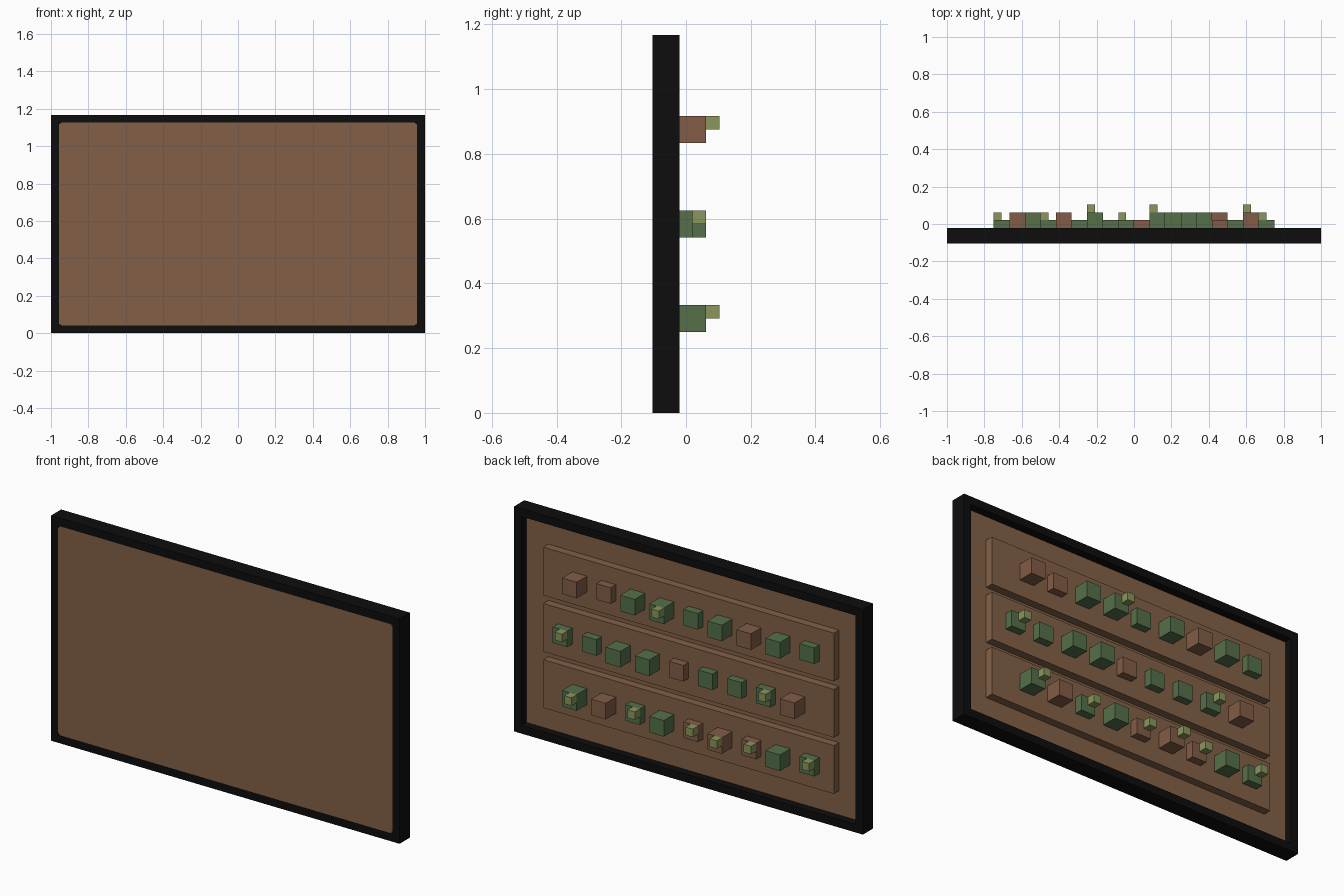
import bpy, bmesh
from mathutils import Vector

cube = bpy.data.objects.get("Cube")
if cube:
    bpy.data.objects.remove(cube)

U = 1 / 12            # module: the board is 24 x 14 modules
FRONT, BACK = -1.25 * U, -0.25 * U
H = 14 * U


def material(name, rgb):
    m = bpy.data.materials.new(name)
    m.use_nodes = True
    m.diffuse_color = (*rgb, 1)
    bsdf = m.node_tree.nodes["Principled BSDF"]
    bsdf.inputs["Base Color"].default_value = (*rgb, 1)
    bsdf.inputs["Roughness"].default_value = 0.9
    return m


BLACK = material("black", (0.004, 0.004, 0.004))
WOOD = material("wood brown", (0.225, 0.118, 0.062))
CLAY = material("clay brown", (0.225, 0.107, 0.062))
GREEN = material("leaf green", (0.092, 0.160, 0.068))
OLIVE = material("sprout olive", (0.255, 0.305, 0.108))


def box(name, lo, hi, mat, corner=0):
    """Box between two corners; corner rounds the edges running along y."""
    lo, hi = Vector(lo), Vector(hi)
    bm = bmesh.new()
    bmesh.ops.create_cube(bm, size=1)
    for v in bm.verts:
        v.co = Vector(a * b for a, b in zip(v.co, hi - lo))
    if corner:
        edges = [e for e in bm.edges
                 if abs(e.verts[0].co.y - e.verts[1].co.y) > 1e-5]
        bmesh.ops.bevel(bm, geom=edges, offset=corner, segments=2,
                        profile=0.5, affect='EDGES')
    me = bpy.data.meshes.new(name)
    bm.to_mesh(me)
    bm.free()
    me.materials.append(mat)
    ob = bpy.data.objects.new(name, me)
    ob.location = (lo + hi) / 2
    bpy.context.collection.objects.link(ob)
    return ob


# Frame: four bars around a thin core
R = U / 2
IN = 1 - R
box("frame_bottom", (-1, FRONT, 0), (1, BACK, R), BLACK)
box("frame_top", (-1, FRONT, H - R), (1, BACK, H), BLACK)
for side, x in (("right", -1), ("left", IN)):
    box("frame_" + side, (x, FRONT, R), (x + R, BACK, H - R), BLACK)
box("frame_core", (-IN, FRONT + 0.012, R), (IN, FRONT + 0.024, H - R), BLACK)

# Flush front panel and recessed back panel
FLOOR = BACK - R
box("front_panel", (-IN, FRONT, R), (IN, FRONT + 0.012, H - R), WOOD, 0.012)
box("back_panel", (-IN, FRONT + 0.024, R), (IN, FLOOR, H - R), WOOD)

# Rows from top to bottom: first block centre x (in modules), then the blocks.
# g/b = green/brown, capital = full depth, lower case = half depth, * = sprout
ROWS = (
    (7.5, "B b G G* g G B G g"),
    (8.5, "g* g G G b g g g* B"),
    (7.5, "G* B g* G b* B* b* G g*"),
)
for r, (start, blocks) in enumerate(ROWS):
    zc = H * (3 - r) / 4
    # Raised shelf slab
    box(f"shelf_{r + 1}", (-10 * U, FLOOR, zc - 1.5 * U),
        (10 * U, BACK, zc + 1.5 * U), WOOD)
    for i, code in enumerate(blocks.split()):
        xc = (start - 2 * i) * U
        top = BACK + (U if code[0].isupper() else R)
        mat = GREEN if code[0] in "gG" else CLAY
        box(f"block_{r + 1}_{i + 1}", (xc - R, BACK, zc - R),
            (xc + R, top, zc + R), mat)
        if "*" in code:
            box(f"sprout_{r + 1}_{i + 1}", (xc - R, top, zc),
                (xc, top + R, zc + R), OLIVE)
